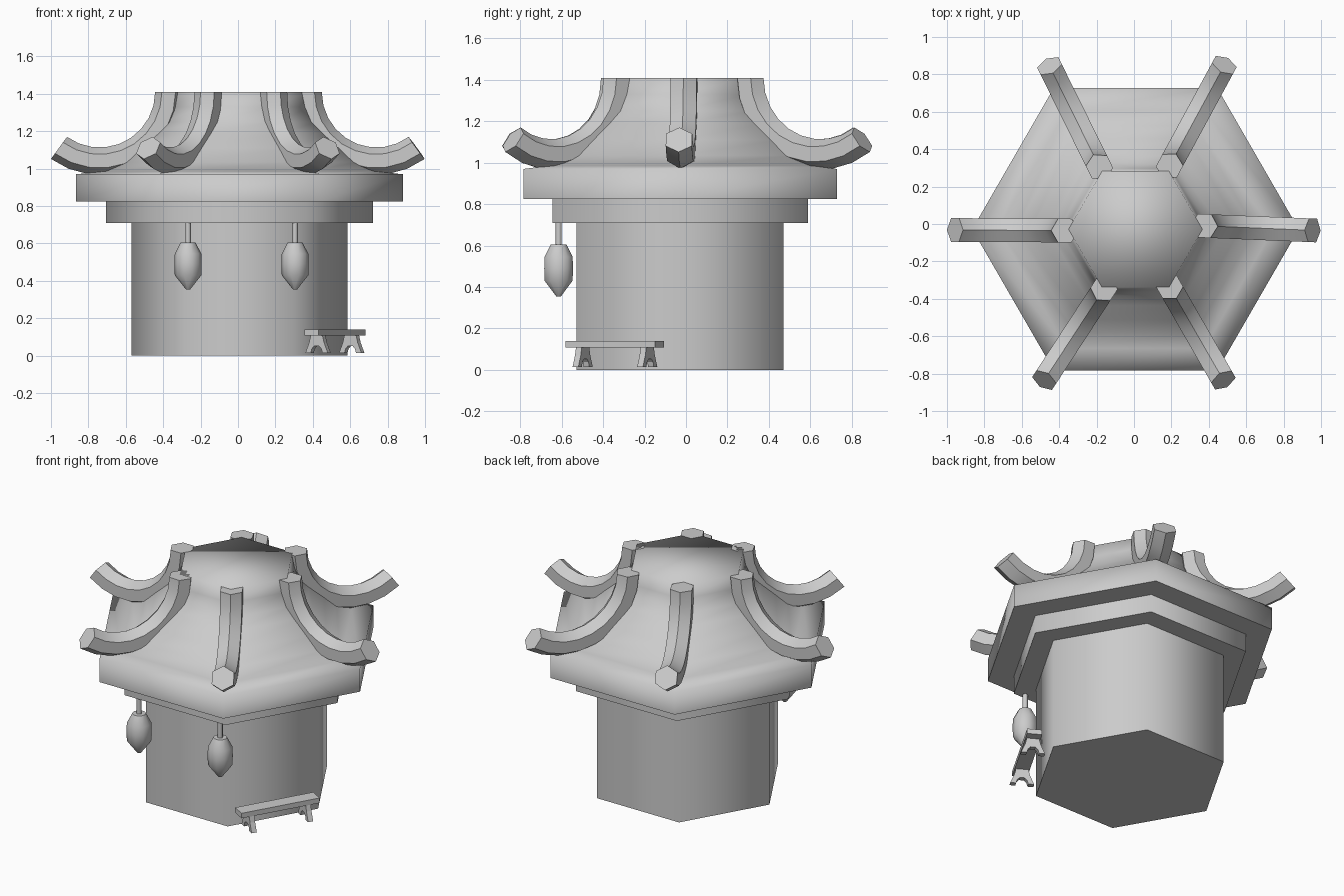
import bpy, bmesh, math
from mathutils import Vector

if "Cube" in bpy.data.objects:
    bpy.data.objects.remove(bpy.data.objects["Cube"])

CX, CY = 0.008, -0.028
UP = Vector((0, 0, 1))


def finish(bm, name, angle=None):
    bmesh.ops.recalc_face_normals(bm, faces=bm.faces)
    me = bpy.data.meshes.new(name)
    bm.to_mesh(me)
    bm.free()
    ob = bpy.data.objects.new(name, me)
    bpy.context.collection.objects.link(ob)
    if angle:
        bpy.ops.object.select_all(action='DESELECT')
        bpy.context.view_layer.objects.active = ob
        ob.select_set(True)
        bpy.ops.object.shade_smooth_by_angle(angle=math.radians(angle))
    return ob


def skin(name, rings, angle=None):
    """Join rings of points with quads and cap both ends."""
    bm = bmesh.new()
    vr = [[bm.verts.new(p) for p in ring] for ring in rings]
    n = len(vr[0])
    for a, b in zip(vr, vr[1:]):
        for i in range(n):
            j = (i + 1) % n
            bm.faces.new((a[i], a[j], b[j], b[i]))
    bm.faces.new(vr[0])
    bm.faces.new(vr[-1])
    return finish(bm, name, angle)


def lathe(name, x, y, profile, n, angle=None):
    return skin(name, [[(x + r * math.cos(math.tau * i / n),
                         y + r * math.sin(math.tau * i / n), z)
                        for i in range(n)] for r, z in profile], angle)


# hexagonal body and stepped roof
lathe("body", CX, CY, [(0.577, 0), (0.577, 0.72)], 6, 65)
lathe("lower_eave", CX, CY, [(0.713, 0.71), (0.713, 0.83)], 6, 65)
lathe("roof", CX, CY, [(0.873, 0.825), (0.873, 0.97), (0.735, 0.985), (0.64, 1.035),
                       (0.56, 1.11), (0.47, 1.19), (0.41, 1.25), (0.375, 1.33),
                       (0.358, 1.41)], 6, 85)


# curved hexagonal ridge beams, from the roof top to the upturned tips
def ridge(i, base, tip, R=0.37, rad=0.073, sweep=126, seg=9):
    b, t = Vector((*base, 1.41)), Vector((*tip, 1.41))
    d = (t - b).normalized()
    side = d.cross(UP)
    stretch = (t - b).length / (R - R * math.cos(math.radians(sweep)))
    rings = []
    for s in range(seg + 1):
        a = math.radians(sweep) * s / seg
        out = -math.cos(a) * d - math.sin(a) * UP
        c = b + d * stretch * R * (1 - math.cos(a)) - UP * R * math.sin(a)
        rings.append([c + out * rad * math.cos(k * math.pi / 3)
                      + side * rad * math.sin(k * math.pi / 3) for k in range(6)])
    skin(f"ridge_beam_{i}", rings, 30)


for i, (base, tip) in enumerate([
        ((-0.37, -0.035), (-0.957, -0.032)), ((0.375, -0.01), (0.955, -0.034)),
        ((-0.185, 0.305), (-0.452, 0.845)), ((0.19, 0.31), (0.483, 0.85)),
        ((-0.16, -0.345), (-0.48, -0.835)), ((0.19, -0.335), (0.478, -0.835))]):
    ridge(i + 1, base, tip)

# hanging lanterns with cords
for side, x in (("left", -0.267), ("right", 0.305)):
    lathe(f"{side}_lantern", x, -0.615,
          [(0.012, 0.355), (0.071, 0.43), (0.073, 0.49), (0.071, 0.545),
           (0.04, 0.605)], 10, 50)
    lathe(f"{side}_lantern_cord", x, -0.615, [(0.015, 0.59), (0.015, 0.715)], 8, 50)

# bench along the front right wall: d runs along it, w across it
C = Vector((0.518, -0.343, 0))
D = Vector((0.5, 0.866, 0))
W = Vector((0.866, -0.5, 0))


def slab(name, outline, at, thick):
    """Extrude an outline of (across, z) points along the bench."""
    skin(name, [[C + D * (at + s * thick / 2) + W * w + UP * z for w, z in outline]
                for s in (-1, 1)])


slab("bench_seat", [(-0.044, 0.108), (0.044, 0.108), (0.044, 0.14), (-0.044, 0.14)], 0, 0.498)
half = [(0.036, 0.11), (0.046, 0.07), (0.07, 0.013), (0.036, 0.013), (0.029, 0.037), (0.014, 0.052)]
leg = half + [(-w, z) for w, z in reversed(half)]
for name, at in (("front", -0.18), ("back", 0.18)):
    slab(f"bench_{name}_leg", leg, at, 0.032)
